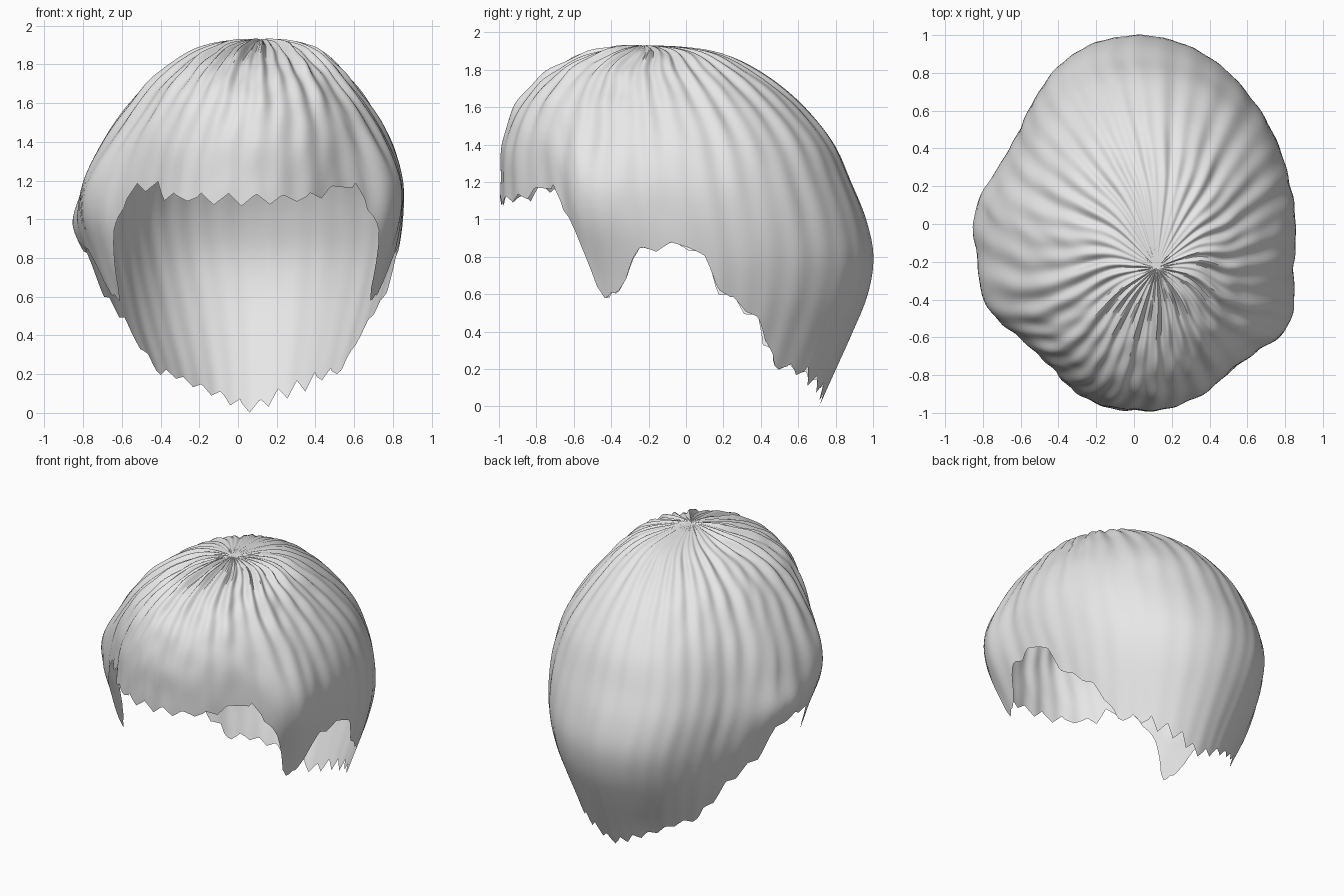
import bpy
import bmesh
import random
from math import sin, cos, pi, sqrt, degrees, asin, exp, radians, remainder

cube = bpy.data.objects.get("Cube")
if cube:
    bpy.data.objects.remove(cube, do_unlink=True)

random.seed(4)
COLUMNS, RINGS, TEETH = 288, 48, 36
TOP = 1.93

# Horizontal sections of the hair: height, min x, max x, min y, max y
SECTIONS = [
    (1.93, .12, .12, -.23, -.23), (1.9, -.12, .34, -.44, .13),
    (1.8, -.34, .5, -.7, .37), (1.7, -.47, .59, -.83, .52),
    (1.6, -.56, .67, -.91, .63), (1.4, -.7, .79, -.98, .79),
    (1.2, -.79, .85, -.99, .88), (1.0, -.82, .85, -.99, .96),
    (.8, -.78, .82, -.97, 1), (.6, -.71, .77, -.95, .97),
    (.4, -.63, .71, -.92, .89), (.2, -.54, .65, -.9, .8), (0, -.5, .62, -.9, .71)]

# Hem height by direction, from the front (-90) past the ear (0) to the nape (90)
HEM = [(-90, 1.1), (-65, 1.11), (-50, 1.18), (-41, 1.12), (-37, 1), (-32, .76),
       (-27, .56), (-23, .6), (-18, .78), (-14, .84), (0, .87), (5, .79),
       (9, .65), (15, .56), (20, .53), (26, .44), (31, .35), (37, .22),
       (48, .2), (60, .15), (75, .09), (90, .02)]

# Local fullness: direction, height, angular width, height width, amount
BULGES = [(-28, 1.1, .2, .32, .09),      # right temple
          (-52, 1.2, .2, .3, -.03),      # flatter right brow
          (-158, 1.15, .2, .25, .06),    # left temple
          (-132, 1.0, .3, .5, -.07),     # flatter left brow
          (148, 1.05, .36, .5, -.1),     # flatter left back
          (178, .97, .2, .13, .05)]      # flick over the left ear


def hem_height(angle):
    f = degrees(asin(max(-1, min(1, sin(angle)))))
    for (a, za), (b, zb) in zip(HEM, HEM[1:]):
        if f <= b:
            return za + (zb - za) * (f - a) / (b - a)
    return HEM[-1][1]


def section(z):
    """Smoothly interpolated extents at a height."""
    s = [sqrt(TOP - row[0]) for row in SECTIONS]
    p = sqrt(max(0, TOP - z))
    last = len(s) - 2
    i = max(k for k in range(last + 1) if s[k] <= p)
    h = s[i + 1] - s[i]
    t = min(1, (p - s[i]) / h)

    def slope(k, c):
        a, b = max(0, k - 1), min(last + 1, k + 1)
        return (SECTIONS[b][c] - SECTIONS[a][c]) / (s[b] - s[a])

    out = []
    for c in range(1, 5):
        p0, p1 = SECTIONS[i][c], SECTIONS[i + 1][c]
        out.append(p0 * (1 + 2 * t) * (1 - t) ** 2 + p1 * t * t * (3 - 2 * t)
                   + h * t * (1 - t) * (slope(i, c) * (1 - t) - slope(i + 1, c) * t))
    return out


def fullness(angle, z):
    total = 1
    for direction, height, wide, tall, amount in BULGES:
        d = remainder(angle - radians(direction), 2 * pi)
        total += amount * exp(-(d / wide) ** 2 - ((z - height) / tall) ** 2)
    return total


def locks(angle, u):
    """Irregular ridges that fan out from the crown and break up on the way."""
    ridge = (sin(38 * angle + 1.6 * sin(3 * angle) + sin(9 * u))
             + .7 * sin(23 * angle + 2 * sin(2 * angle) - 3 * u)
             + .5 * sin(13 * angle + 1)
             + .5 * sin(7 * angle + 30 * u) * sin(16 * angle))
    fade = min(1, u / .2) * (1 - .75 * min(1, u / .85))
    return .012 * ridge * fade * (.75 - .35 * sin(angle))


tooth_size = [random.uniform(.012, .042) for _ in range(TEETH)]


def tooth(j):
    """Jagged cut ends, pointing down at the middle of the nape."""
    pos = j * TEETH / COLUMNS + .5
    return tooth_size[int(pos) % TEETH] * (4 * abs(pos % 1 - .5) - 1)


def point(j, i):
    angle = 2 * pi * j / COLUMNS
    u = i / RINGS
    hem = hem_height(angle) + tooth(j)
    z = TOP - (TOP - hem) * u ** 1.8
    x0, x1, y0, y1 = section(z)
    ridge = locks(angle, u)
    grow = fullness(angle, z)
    rx, ry = (x1 - x0) / 2 * grow + ridge, (y1 - y0) / 2 * grow + ridge
    z += ridge * (1 - u) * 1.2
    return ((x0 + x1) / 2 + rx * cos(angle),
            (y0 + y1) / 2 + ry * sin(angle), max(0, z))


# Hair shell, a single open sheet
bm = bmesh.new()
crown = bm.verts.new((.12, -.23, TOP - .005))
rings = [[bm.verts.new(point(j, i)) for j in range(COLUMNS)]
         for i in range(1, RINGS + 1)]
for j in range(COLUMNS):
    n = (j + 1) % COLUMNS
    bm.faces.new((crown, rings[0][j], rings[0][n]))
    for upper, lower in zip(rings, rings[1:]):
        bm.faces.new((upper[j], lower[j], lower[n], upper[n]))
mesh = bpy.data.meshes.new("hair")
bm.to_mesh(mesh)
bm.free()
hair = bpy.data.objects.new("hair", mesh)
bpy.context.collection.objects.link(hair)

# Plain light grey
grey = bpy.data.materials.new("light grey")
grey.use_nodes = True
colour = (.8, .8, .8, 1)
grey.diffuse_color = colour
grey.node_tree.nodes["Principled BSDF"].inputs["Base Color"].default_value = colour
mesh.materials.append(grey)

bpy.ops.object.select_all(action='DESELECT')
hair.select_set(True)
bpy.context.view_layer.objects.active = hair
bpy.ops.object.shade_smooth_by_angle(angle=radians(50))
